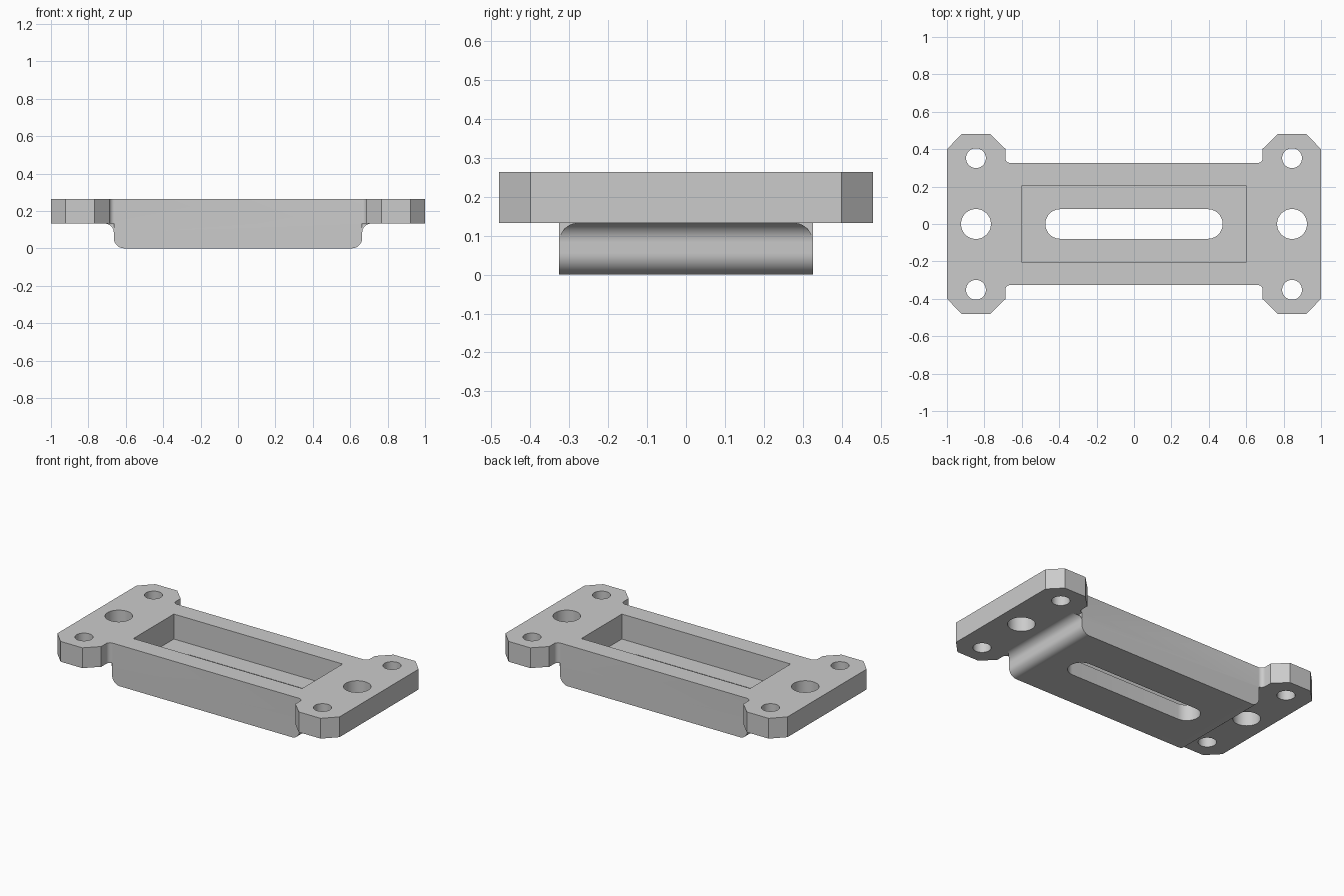
import bpy
import bmesh
from math import sin, cos, pi

if "Cube" in bpy.data.objects:
    bpy.data.objects.remove(bpy.data.objects["Cube"])

TOP, UNDER = 0.263, 0.133        # flange top and underside
BODY_X, BODY_Y = 0.664, 0.326    # half size of the tray body
STEPS = 10

grey = bpy.data.materials.new("plain grey")
grey.use_nodes = True
grey.diffuse_color = (0.6, 0.6, 0.6, 1)
grey.node_tree.nodes["Principled BSDF"].inputs["Base Color"].default_value = (0.6, 0.6, 0.6, 1)


def loft(name, rings):
    """Closed solid from a stack of matching rings of 3D points."""
    bm = bmesh.new()
    loops = [[bm.verts.new(p) for p in ring] for ring in rings]
    n = len(loops[0])
    for low, high in zip(loops, loops[1:]):
        for i in range(n):
            j = (i + 1) % n
            bm.faces.new((low[i], low[j], high[j], high[i]))
    bm.faces.new(loops[0][::-1])
    bm.faces.new(loops[-1])
    bmesh.ops.recalc_face_normals(bm, faces=bm.faces)
    mesh = bpy.data.meshes.new(name)
    bm.to_mesh(mesh)
    bm.free()
    mesh.materials.append(grey)
    obj = bpy.data.objects.new(name, mesh)
    bpy.context.collection.objects.link(obj)
    return obj


def prism(name, outline, z0, z1):
    return loft(name, [[(x, y, z) for x, y in outline] for z in (z0, z1)])


def rect(hx, hy):
    return [(hx, hy), (-hx, hy), (-hx, -hy), (hx, -hy)]


def stack(name, levels):
    """Rectangles of half size (hx, hy) stacked by height."""
    return loft(name, [[(x, y, z) for x, y in rect(hx, hy)] for hx, hy, z in levels])


def slot(cx, cy, half, r, n=24):
    """Round hole, or a long slot when half > 0."""
    right = [(cx + half + r * cos(a), cy + r * sin(a))
             for a in (-pi / 2 + pi * i / n for i in range(n + 1))]
    left = [(2 * cx - x, 2 * cy - y) for x, y in right]
    return right + left if half else right + left[1:-1]


def combine(target, tool, operation):
    mod = target.modifiers.new(operation.lower(), 'BOOLEAN')
    mod.operation, mod.object, mod.solver = operation, tool, 'EXACT'
    bpy.context.view_layer.objects.active = target
    bpy.ops.object.modifier_apply(modifier=mod.name)
    bpy.data.objects.remove(tool)


# Flange: one quarter outline with chamfered ears and a rounded neck, mirrored
r = 0.027
quarter = [(1, 0.4), (0.922, 0.48), (0.767, 0.48), (0.688, 0.402)]
quarter += [(BODY_X - 0.003 + r * cos(a), BODY_Y + r - r * sin(a))
            for a in (pi / 2 * i / 6 for i in range(7))]
half = quarter + [(-x, y) for x, y in reversed(quarter)]
outline = half + [(-x, -y) for x, y in half]
bracket = prism("slotted_mounting_bracket", outline, UNDER, TOP)

# Tray body with rounded lower ends
r = 0.055
arc = [pi / 2 * i / STEPS for i in range(STEPS + 1)]
levels = [(BODY_X - r + r * sin(a), BODY_Y, r - r * cos(a)) for a in arc]
combine(bracket, stack("tray_body", levels + [(BODY_X, BODY_Y, TOP)]), 'UNION')

# Fillet under the flange, pulled in at its corners
r = 0.05
levels = [(BODY_X + r - r * cos(a), BODY_Y - r + r * cos(a), UNDER - r + r * sin(a)) for a in arc]
levels.append((BODY_X + r, BODY_Y - r, UNDER + r))
combine(bracket, stack("end_fillet", levels), 'UNION')

# Pocket, floor slot and bolt holes
combine(bracket, prism("pocket_cutter", rect(0.598, 0.205), 0.103, 0.4), 'DIFFERENCE')
combine(bracket, prism("slot_cutter", slot(0, 0, 0.395, 0.079), -0.1, 0.4), 'DIFFERENCE')
for side in (-1, 1):
    for y, radius in ((0, 0.08), (0.352, 0.053), (-0.352, 0.053)):
        hole = prism("hole_cutter", slot(side * 0.845, y, 0, radius), 0, 0.4)
        combine(bracket, hole, 'DIFFERENCE')

# Smooth the curved walls, keep hard edges
bpy.ops.object.select_all(action='DESELECT')
bracket.select_set(True)
bpy.context.view_layer.objects.active = bracket
bpy.ops.object.shade_smooth_by_angle(angle=pi / 7)
